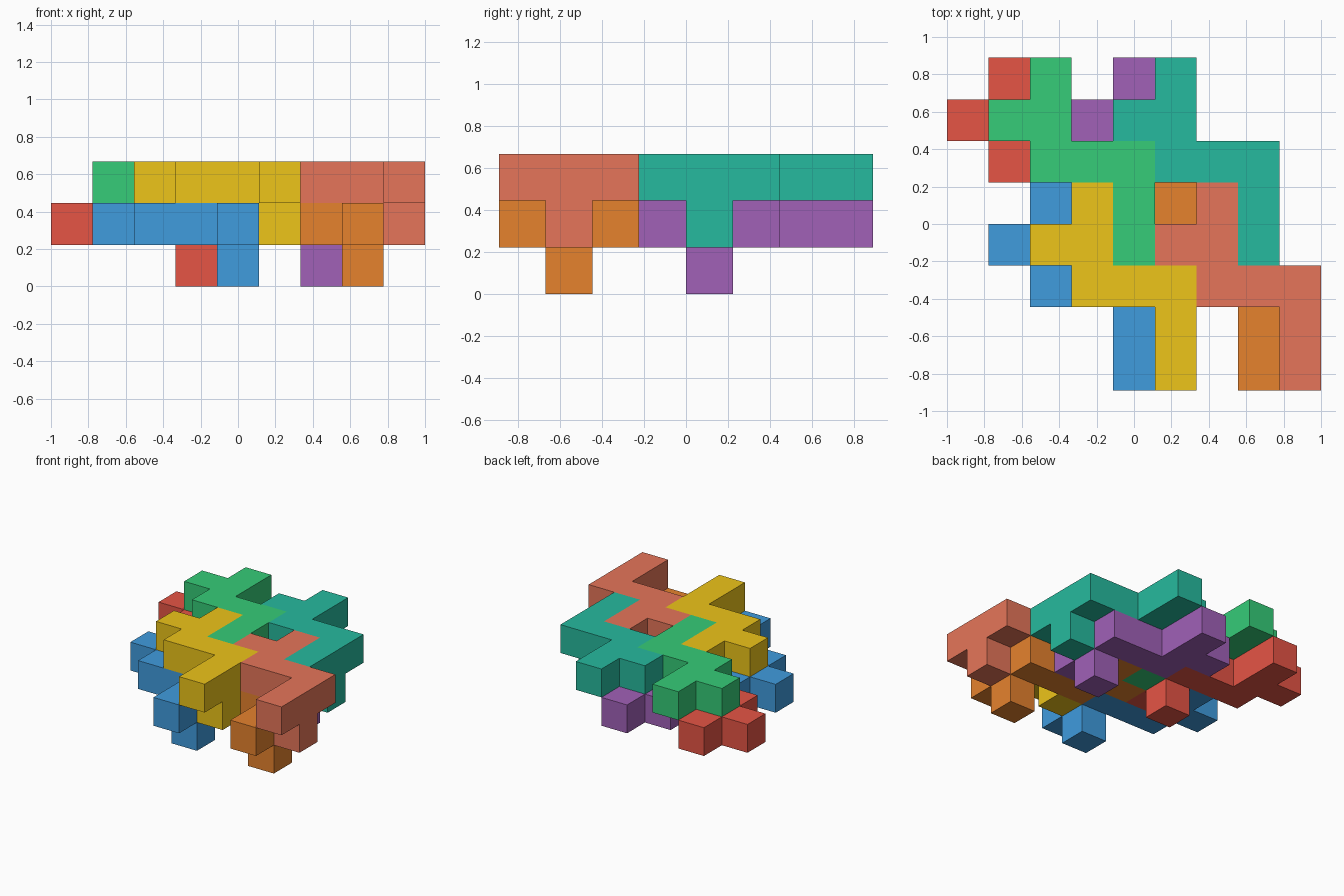
import bpy, bmesh
from mathutils import Color, Vector

if "Cube" in bpy.data.objects:
    bpy.data.objects.remove(bpy.data.objects["Cube"])

U = 2 / 9  # cube edge: nine cubes span the longest side

# One repeated nine-cube piece: a flat stepped path with a peg underneath
FLAT = [(0, 0), (0, 1), (0, 2), (-1, 2), (-2, 2), (-2, 3), (-3, 3), (-2, 4)]
CELLS = {(x, y, 0) for x, y in FLAT} | {(0, 1, -1)}

# The six outward face directions of a cube
DIRS = [tuple(s if i == a else 0 for i in range(3)) for a in range(3) for s in (1, -1)]


def add_face(bm, cell, d):
    """Add the square side of a cell that faces direction d."""
    n = Vector(d)
    u = Vector((n.y, n.z, n.x))
    v = n.cross(u)
    c = Vector(cell) + Vector((0.5, 0.5, 0.5)) + n / 2
    corners = [c + (a * u + b * v) / 2 for a, b in ((-1, -1), (1, -1), (1, 1), (-1, 1))]
    bm.faces.new([bm.verts.new(p) for p in corners])


def make_piece(name, origin, rgb):
    bm = bmesh.new()
    for cell in sorted(CELLS):
        for d in DIRS:
            if tuple(a + b for a, b in zip(cell, d)) not in CELLS:
                add_face(bm, cell, d)
    bmesh.ops.remove_doubles(bm, verts=bm.verts[:], dist=1e-4)
    bmesh.ops.dissolve_limit(bm, angle_limit=0.01, verts=bm.verts[:], edges=bm.edges[:])
    # Grid coordinates to model units, centred in x and y
    for v in bm.verts:
        v.co = (v.co + Vector(origin) - Vector((4.5, 4, 0))) * U
    bmesh.ops.recalc_face_normals(bm, faces=bm.faces[:])
    me = bpy.data.meshes.new(name)
    bm.to_mesh(me)
    bm.free()
    mat = bpy.data.materials.new(name + "_paint")
    mat.diffuse_color = (*Color(rgb).from_srgb_to_scene_linear(), 1)
    mat.use_nodes = True
    mat.node_tree.nodes["Principled BSDF"].inputs["Base Color"].default_value = mat.diffuse_color
    me.materials.append(mat)
    bpy.context.collection.objects.link(bpy.data.objects.new(name, me))


# Four stations; each has an upper piece and a lower one shifted by (-1, 0, -1)
STATIONS = [
    ((5, 0), ("yellow", (0.93, 0.77, 0.10)), ("blue", (0.25, 0.61, 0.87))),
    ((8, 0), ("salmon", (0.90, 0.46, 0.35)), ("orange", (0.90, 0.51, 0.18))),
    ((4, 3), ("green", (0.21, 0.80, 0.47)), ("red", (0.90, 0.33, 0.27))),
    ((7, 3), ("teal", (0.15, 0.73, 0.62)), ("purple", (0.63, 0.38, 0.72))),
]
for (x, y), (up, up_rgb), (low, low_rgb) in STATIONS:
    make_piece(f"upper_piece_{up}", (x, y, 2), up_rgb)
    make_piece(f"lower_piece_{low}", (x - 1, y, 1), low_rgb)
